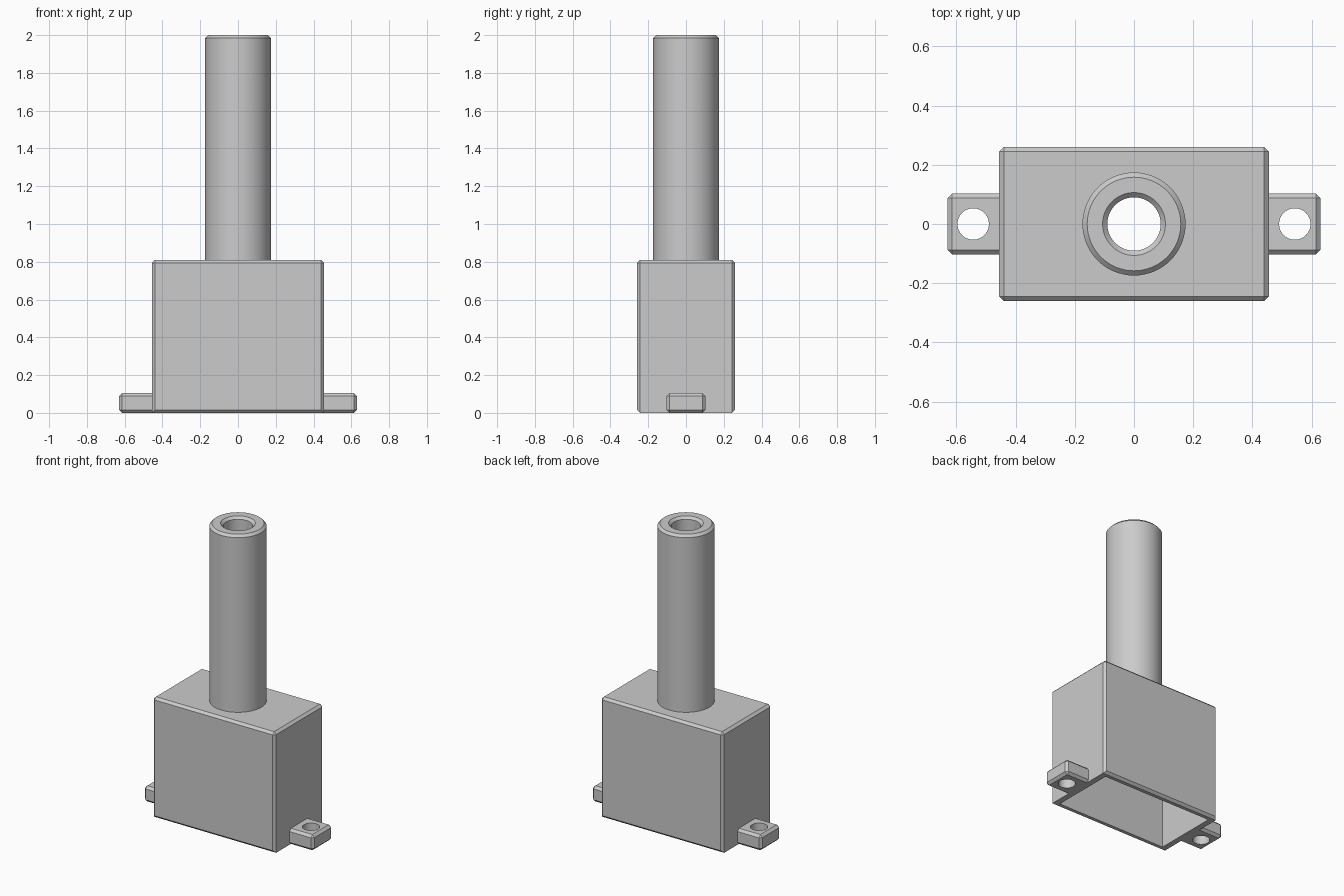
import bpy, bmesh, math

old = bpy.data.objects.get("Cube")
if old:
    bpy.data.objects.remove(old, do_unlink=True)

CHAMFER = 0.016
WALL = 0.04
HALF_X, HALF_Y, BODY_TOP = 0.455, 0.26, 0.81
BORE = 0.09

grey = bpy.data.materials.new("light grey")
grey.use_nodes = True
colour = (0.6, 0.6, 0.6, 1)
grey.diffuse_color = colour
grey.node_tree.nodes["Principled BSDF"].inputs["Base Color"].default_value = colour


def finish(bm, name):
    bmesh.ops.recalc_face_normals(bm, faces=bm.faces)
    mesh = bpy.data.meshes.new(name)
    bm.to_mesh(mesh)
    bm.free()
    mesh.materials.append(grey)
    obj = bpy.data.objects.new(name, mesh)
    bpy.context.collection.objects.link(obj)
    return obj


def activate(obj):
    bpy.ops.object.select_all(action="DESELECT")
    obj.select_set(True)
    bpy.context.view_layer.objects.active = obj


def box(name, low, high, bevel_rule=None):
    """Box between two corners; edges whose midpoint passes the rule are chamfered."""
    bm = bmesh.new()
    bmesh.ops.create_cube(bm, size=1)
    for v in bm.verts:
        v.co = [high[i] if v.co[i] > 0 else low[i] for i in range(3)]
    if bevel_rule:
        edges = [e for e in bm.edges if bevel_rule((e.verts[0].co + e.verts[1].co) / 2)]
        bmesh.ops.bevel(bm, geom=edges, offset=CHAMFER, segments=1, affect="EDGES")
    return finish(bm, name)


def lathe(name, profile, x=0, steps=64):
    """Spin a closed loop of (radius, height) points around a vertical axis."""
    bm = bmesh.new()
    rings = []
    for i in range(steps):
        a = math.tau * i / steps
        rings.append([bm.verts.new((x + r * math.cos(a), r * math.sin(a), z))
                      for r, z in profile])
    n = len(profile)
    for i in range(steps):
        a, b = rings[i], rings[(i + 1) % steps]
        for j in range(n):
            k = (j + 1) % n
            bm.faces.new((a[j], b[j], b[k], a[k]))
    return finish(bm, name)


def drill(name, radius, x, bottom, top):
    bm = bmesh.new()
    bmesh.ops.create_cone(bm, cap_ends=True, segments=64, radius1=radius,
                          radius2=radius, depth=top - bottom)
    bmesh.ops.translate(bm, verts=bm.verts, vec=(x, 0, (top + bottom) / 2))
    return finish(bm, name)


def cut(obj, cutter):
    cutter.hide_render = True
    mod = obj.modifiers.new("cut", "BOOLEAN")
    mod.operation = "DIFFERENCE"
    mod.solver = "EXACT"
    mod.object = cutter
    activate(obj)
    bpy.ops.object.modifier_apply(modifier=mod.name)
    bpy.data.objects.remove(cutter, do_unlink=True)


# Hollow housing, open underneath; its short bottom edges stay square
housing = box("housing", (-HALF_X, -HALF_Y, 0), (HALF_X, HALF_Y, BODY_TOP),
              lambda m: not (m.z < 0.01 and abs(m.x) > 0.1))
cut(housing, box("cavity_cutter", (WALL - HALF_X, WALL - HALF_Y, -0.1),
                 (HALF_X - WALL, HALF_Y - WALL, BODY_TOP - WALL)))
cut(housing, drill("bore_cutter", BORE, 0, BODY_TOP - 0.1, BODY_TOP + 0.1))

# Tube with chamfered outer and inner rims
R, TOP = 0.174, 2.0
tube = lathe("tube", [(BORE, BODY_TOP), (R, BODY_TOP), (R, TOP - CHAMFER),
                      (R - CHAMFER, TOP), (BORE + CHAMFER, TOP), (BORE, TOP - CHAMFER)])

# Mounting tabs with screw holes
parts = [housing, tube]
for side, name in ((1, "left_tab"), (-1, "right_tab")):
    ends = sorted((side * HALF_X, side * 0.63))
    tab = box(name, (ends[0], -0.103, 0), (ends[1], 0.103, 0.105),
              lambda m: abs(m.x) > HALF_X + 0.01)
    cut(tab, drill("screw_cutter", 0.053, side * 0.543, -0.1, 0.2))
    parts.append(tab)

# Smooth round walls, crisp edges
for obj in parts:
    activate(obj)
    bpy.ops.object.shade_smooth_by_angle(angle=math.radians(30))
